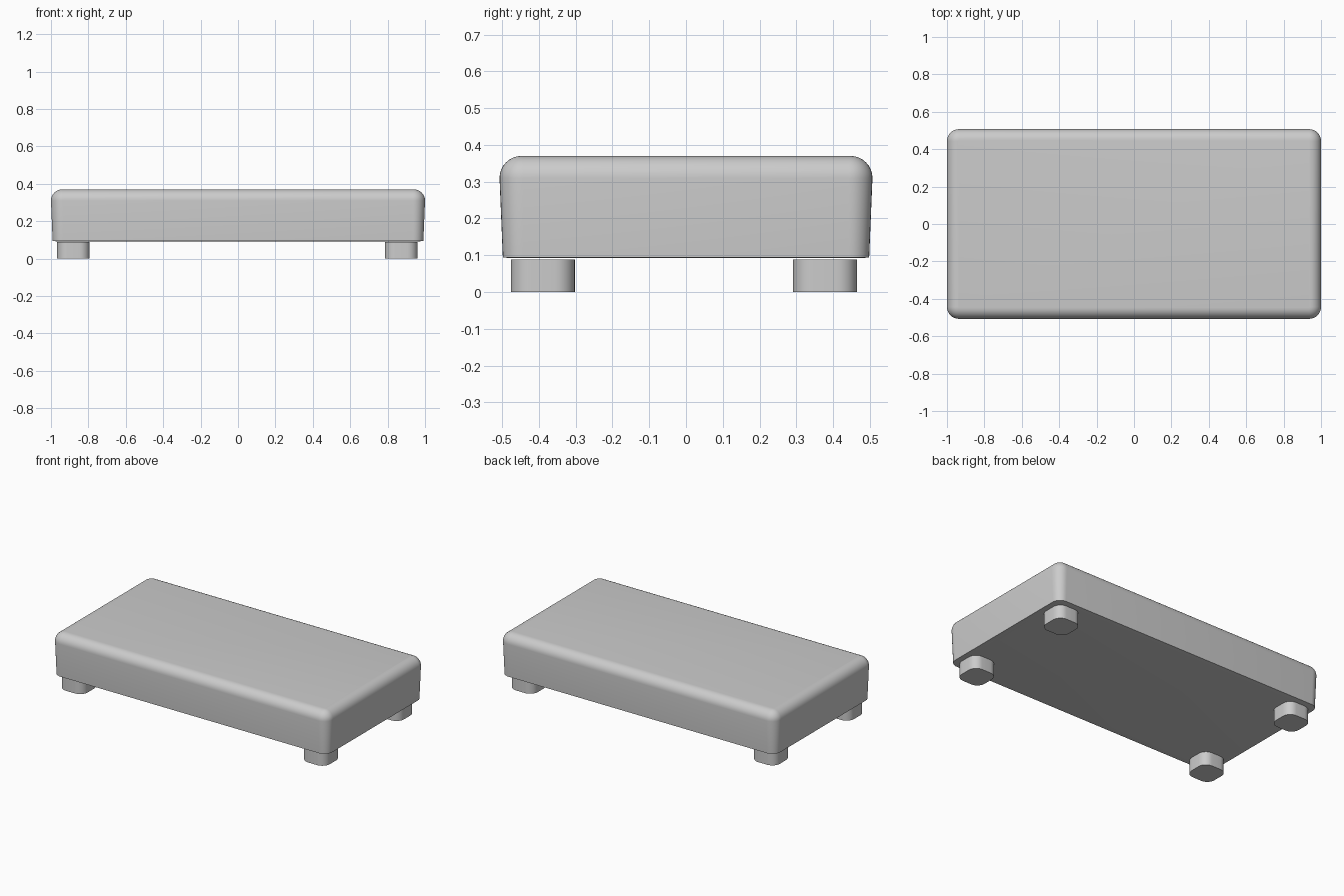
import bpy, bmesh
from math import sin, cos, pi

default = bpy.data.objects.get("Cube")
if default:
    bpy.data.objects.remove(default)

GREY = (0.6, 0.6, 0.6, 1)
grey = bpy.data.materials.new("plain_grey")
grey.use_nodes = True
grey.diffuse_color = GREY
grey.node_tree.nodes["Principled BSDF"].inputs["Base Color"].default_value = GREY


def rounded_rect(hx, hy, r, z, steps=8):
    """Counter-clockwise outline of a rectangle with round corners."""
    pts = []
    for quarter, (sx, sy) in enumerate([(1, 1), (-1, 1), (-1, -1), (1, -1)]):
        for i in range(steps + 1):
            a = (quarter + i / steps) * pi / 2
            pts.append((sx * (hx - r) + r * cos(a), sy * (hy - r) + r * sin(a), z))
    return pts


def loft(name, outlines, location=(0, 0, 0)):
    """Skin a stack of outlines, closed at both ends."""
    bm = bmesh.new()
    rings = [[bm.verts.new(p) for p in outline] for outline in outlines]
    n = len(rings[0])
    for low, high in zip(rings, rings[1:]):
        for i in range(n):
            j = (i + 1) % n
            bm.faces.new((low[i], low[j], high[j], high[i]))
    bm.faces.new(rings[0][::-1])
    bm.faces.new(rings[-1])
    mesh = bpy.data.meshes.new(name)
    bm.to_mesh(mesh)
    bm.free()
    mesh.materials.append(grey)
    obj = bpy.data.objects.new(name, mesh)
    obj.location = location
    bpy.context.collection.objects.link(obj)
    bpy.ops.object.select_all(action="DESELECT")
    obj.select_set(True)
    bpy.context.view_layer.objects.active = obj
    bpy.ops.object.shade_smooth_by_angle(angle=pi / 5)
    return obj


# Cushion: flared sides, rounded upper edge, slim lip underneath
HX, HY, CORNER, EDGE, TOP = 1.0, 0.507, 0.064, 0.06, 0.37
stack = [(0.035, 0.092), (0.009, 0.094)]
for i in range(9):
    a = i / 8 * pi / 2
    stack.append((EDGE * (1 - cos(a)), TOP - EDGE + EDGE * sin(a)))
loft("cushion", [rounded_rect(HX - d, HY - d, CORNER - d, z) for d, z in stack])

# Four rounded feet
FOOT, FOOT_TOP = 0.087, 0.088
for side, x in (("right", -0.88), ("left", 0.873)):
    for end, y in (("front", -0.389), ("back", 0.378)):
        loft(f"{end}_{side}_foot",
             [rounded_rect(FOOT, FOOT, 0.055, z) for z in (0, FOOT_TOP)], (x, y, 0))
